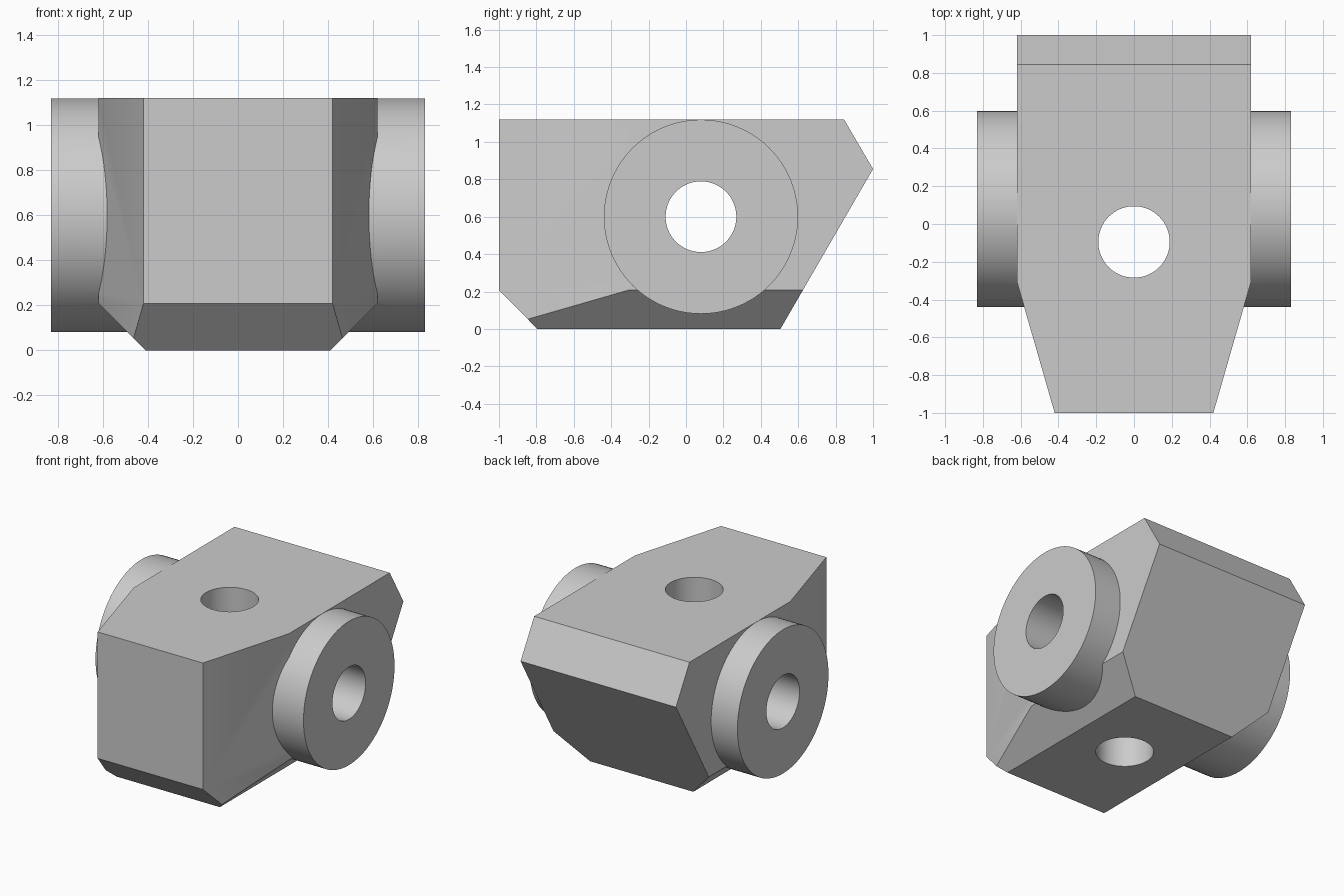
import bpy, bmesh, math
from mathutils import Vector, Matrix

cube = bpy.data.objects.get("Cube")
if cube:
    bpy.data.objects.remove(cube, do_unlink=True)

grey = bpy.data.materials.new("plain grey")
grey.use_nodes = True
grey.diffuse_color = (0.6, 0.6, 0.6, 1)
grey.node_tree.nodes["Principled BSDF"].inputs["Base Color"].default_value = (0.6, 0.6, 0.6, 1)


def make_object(name, bm):
    bmesh.ops.recalc_face_normals(bm, faces=bm.faces)
    mesh = bpy.data.meshes.new(name)
    bm.to_mesh(mesh)
    bm.free()
    mesh.materials.append(grey)
    obj = bpy.data.objects.new(name, mesh)
    bpy.context.collection.objects.link(obj)
    return obj


def cylinder(name, centre, radius, depth, sideways):
    bm = bmesh.new()
    turn = Matrix.Rotation(math.pi / 2 if sideways else 0, 4, 'Y')
    bmesh.ops.create_cone(bm, cap_ends=True, segments=96, radius1=radius, radius2=radius,
                          depth=depth, matrix=Matrix.Translation(centre) @ turn)
    return make_object(name, bm)


def slice_off(bm, point, normal):
    cut = bmesh.ops.bisect_plane(bm, geom=bm.verts[:] + bm.edges[:] + bm.faces[:], dist=1e-5,
                                 plane_co=point, plane_no=normal, clear_outer=True)
    edges = [e for e in cut["geom_cut"] if isinstance(e, bmesh.types.BMEdge)]
    bmesh.ops.contextual_create(bm, geom=edges)


# Block: side profile extruded across the width
half = 0.62
profile = [(-1, 1.12), (0.845, 1.12), (1, 0.855), (0.505, 0), (-0.795, 0), (-1, 0.208)]
bm = bmesh.new()
face = bm.faces.new([bm.verts.new((-half, y, z)) for y, z in profile])
side = bmesh.ops.extrude_face_region(bm, geom=[face])
bmesh.ops.translate(bm, vec=(2 * half, 0, 0),
                    verts=[v for v in side["geom"] if isinstance(v, bmesh.types.BMVert)])
bmesh.ops.recalc_face_normals(bm, faces=bm.faces)

# Tapered nose and bevelled lower edges on both sides
for s in (1, -1):
    slice_off(bm, Vector((s * half, -0.305, 0)), Vector((s * 0.695, -0.2, 0)))
    slice_off(bm, Vector((s * half, 0, 0.208)), Vector((s, 0, -1)))
block = make_object("pivot_block", bm)

# Round side bosses, then the cross bore and the upright bore
axle = Vector((0, 0.08, 0.6))
tools = [
    (cylinder("side_bosses", axle, 0.519, 1.66, True), 'UNION'),
    (cylinder("cross_bore", axle, 0.189, 3, True), 'DIFFERENCE'),
    (cylinder("upright_bore", Vector((0, -0.095, 0.6)), 0.189, 3, False), 'DIFFERENCE'),
]
bpy.ops.object.select_all(action='DESELECT')
bpy.context.view_layer.objects.active = block
block.select_set(True)
for tool, operation in tools:
    mod = block.modifiers.new(tool.name, 'BOOLEAN')
    mod.object, mod.operation, mod.solver = tool, operation, 'EXACT'
    bpy.ops.object.modifier_apply(modifier=mod.name)
    bpy.data.objects.remove(tool, do_unlink=True)

bpy.ops.object.shade_smooth_by_angle(angle=math.radians(25))
